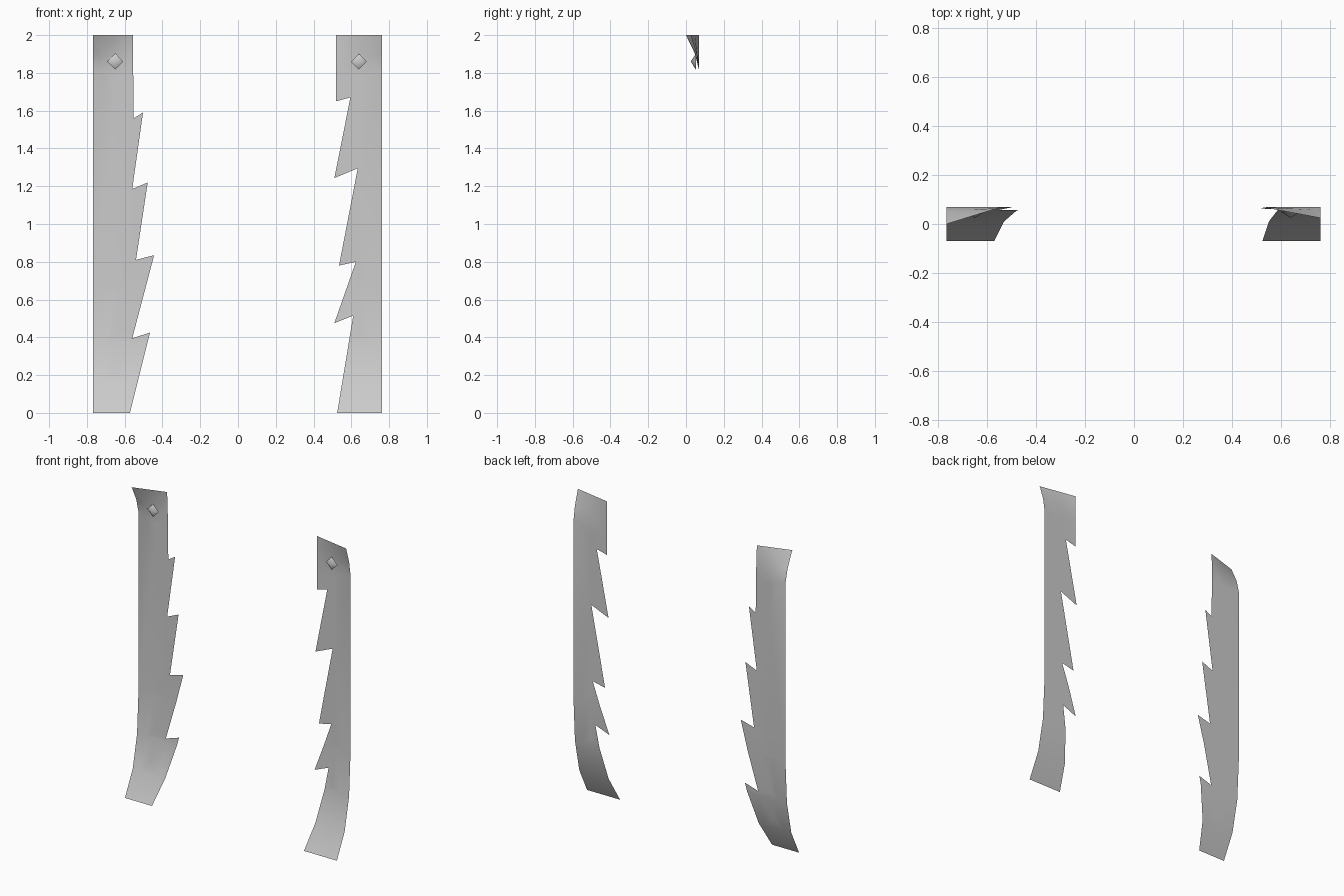
import bpy, bmesh
from mathutils import Vector

if "Cube" in bpy.data.objects:
    bpy.data.objects.remove(bpy.data.objects["Cube"])

# Depth of the sheet by height: bottom edge flares forward
FLARE = [(0, -0.07), (0.16, 0.01), (0.37, 0.055), (0.65, 0.07), (2, 0.07)]
# Forward lean of the outer top corner
LEAN = [(0, 0), (1.81, 0), (1.9, 0.022), (2, 0.07)]


def interp(table, z):
    for (z0, v0), (z1, v1) in zip(table, table[1:]):
        if z <= z1 + 1e-5:
            return v0 + (v1 - v0) * (z - z0) / (z1 - z0)
    return table[-1][1]


def finish(bm, name, smooth):
    me = bpy.data.meshes.new(name)
    bm.to_mesh(me)
    bm.free()
    for p in me.polygons:
        p.use_smooth = smooth
    ob = bpy.data.objects.new(name, me)
    bpy.context.collection.objects.link(ob)


def torn_curtain(name, outer, inner, torn_edge, lean):
    # Flat outline, cut into bands, then bent forward at bottom and top corner
    bm = bmesh.new()
    outline = [(outer, 2), (outer, 0)] + torn_edge[::-1]
    f = bm.faces.new([bm.verts.new((x, 0, z)) for x, z in outline])
    f.normal_update()
    if f.normal.y > 0:
        f.normal_flip()
    bmesh.ops.triangulate(bm, faces=bm.faces[:])
    cuts = [((0, 0, z), (0, 0, 1)) for z in (0.16, 0.37, 0.65, 1.81, 1.9)]
    cuts.append((((outer + inner) / 2, 0, 0), (1, 0, 0)))
    for co, no in cuts:
        bmesh.ops.bisect_plane(bm, geom=bm.verts[:] + bm.edges[:] + bm.faces[:],
                               plane_co=co, plane_no=no, dist=1e-5)
    bmesh.ops.triangulate(bm, faces=bm.faces[:])
    for v in bm.verts:
        t = min(1, max(0, (v.co.x - inner) / (outer - inner)))
        v.co.y = interp(FLARE, v.co.z) - lean * t * interp(LEAN, v.co.z)
    finish(bm, name, True)


def nail(name, x):
    # Four-sided stud pointing forward
    bm = bmesh.new()
    r, z = 0.042, 1.86
    tip = bm.verts.new((x, 0.025, z))
    ring = [bm.verts.new((x + dx * r, 0.052, z + dz * r))
            for dx, dz in ((1, 0), (0, 1), (-1, 0), (0, -1))]
    for i in range(4):
        bm.faces.new((tip, ring[(i + 1) % 4], ring[i]))
    bmesh.ops.recalc_face_normals(bm, faces=bm.faces[:])
    if sum((f.normal for f in bm.faces), Vector()).y > 0:
        bmesh.ops.reverse_faces(bm, faces=bm.faces[:])
    finish(bm, name, True)


# Torn inner edges, listed from top to bottom
left_edge = [(-0.557, 2), (-0.552, 1.56), (-0.503, 1.59), (-0.56, 1.185),
             (-0.478, 1.22), (-0.54, 0.81), (-0.444, 0.835), (-0.56, 0.395),
             (-0.466, 0.425), (-0.572, 0)]
right_edge = [(0.52, 2), (0.52, 1.65), (0.595, 1.67), (0.51, 1.243),
              (0.634, 1.295), (0.535, 0.78), (0.624, 0.8), (0.51, 0.475),
              (0.61, 0.515), (0.525, 0)]

torn_curtain("left_curtain", -0.767, -0.54, left_edge, 1.0)
torn_curtain("right_curtain", 0.763, 0.52, right_edge, 0.65)
nail("left_nail", -0.65)
nail("right_nail", 0.64)
